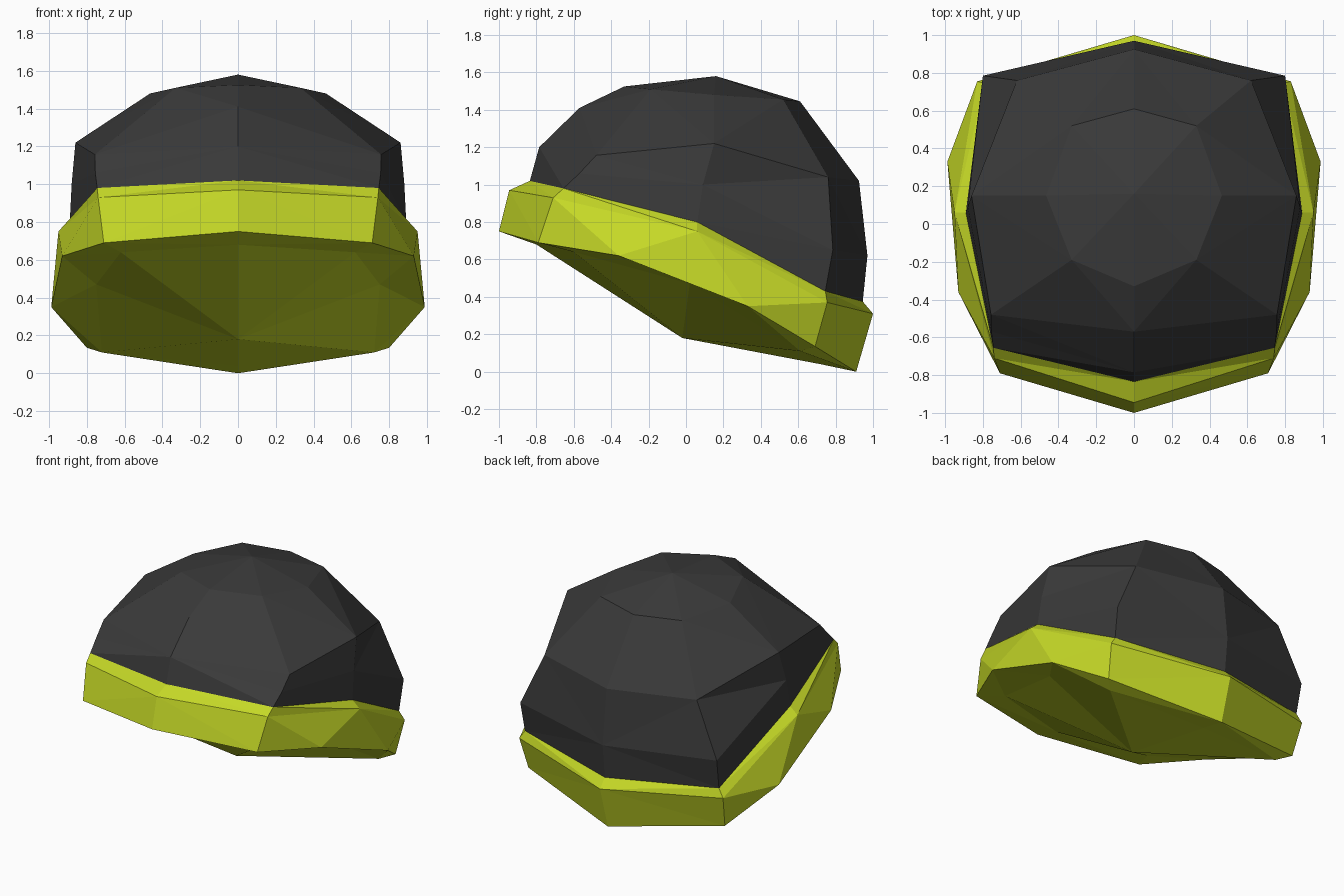
import bpy, bmesh
from mathutils import Vector

if "Cube" in bpy.data.objects:
    bpy.data.objects.remove(bpy.data.objects["Cube"])


def material(name, rgb):
    m = bpy.data.materials.new(name)
    m.diffuse_color = (*rgb, 1)
    m.use_nodes = True
    m.node_tree.nodes["Principled BSDF"].inputs["Base Color"].default_value = m.diffuse_color
    return m


def shell(name, rings, mat, tip=None):
    """Half rings (front to back) bridged, fanned to a tip, then mirrored on x."""
    bm = bmesh.new()
    rows = [[bm.verts.new(p) for p in r] for r in rings]

    def tri(*vs):
        if len({tuple(v.co) for v in vs}) == 3:
            bm.faces.new(vs)

    for lo, hi in zip(rows, rows[1:]):
        for i in range(len(lo) - 1):
            a, b, c, d = lo[i], lo[i + 1], hi[i + 1], hi[i]
            # split each quad on its shorter diagonal
            if (a.co - c.co).length <= (b.co - d.co).length:
                tri(a, b, c), tri(a, c, d)
            else:
                tri(a, b, d), tri(b, c, d)
    if tip:
        t = bm.verts.new(tip)
        for a, b in zip(rows[-1], rows[-1][1:]):
            tri(a, b, t)
    # mirrored half
    geo = bmesh.ops.duplicate(bm, geom=bm.verts[:] + bm.edges[:] + bm.faces[:])["geom"]
    half = [g for g in geo if isinstance(g, bmesh.types.BMVert)]
    for v in half:
        v.co.x *= -1
    bmesh.ops.reverse_faces(bm, faces=[g for g in geo if isinstance(g, bmesh.types.BMFace)])
    bmesh.ops.remove_doubles(bm, verts=bm.verts[:], dist=0.0005)
    bmesh.ops.recalc_face_normals(bm, faces=bm.faces[:])
    # make sure the outside faces outward
    c = sum((v.co for v in bm.verts), Vector()) / len(bm.verts)
    if sum((f.calc_center_median() - c).dot(f.normal) * f.calc_area() for f in bm.faces) < 0:
        bmesh.ops.reverse_faces(bm, faces=bm.faces[:])
    me = bpy.data.meshes.new(name)
    bm.to_mesh(me)
    bm.free()
    me.materials.append(mat)
    ob = bpy.data.objects.new(name, me)
    bpy.context.collection.objects.link(ob)
    return ob


def six(ring):
    """Repeat the side point so the ring matches the six-point lower rim."""
    return ring[:3] + ring[2:]


dark = material("charcoal knit", (0.042, 0.042, 0.042))
lime = material("lime band", (0.56, 0.69, 0.02))

# seam between crown and band
seam = [(0, -.835, 1.02), (.745, -.655, .98), (.89, .06, .80), (.79, .745, .43), (0, .945, .375)]

# crown
crown_rings = [
    seam,
    [(0, -.785, 1.2), (.755, -.57, 1.06), (.88, .09, 1.0), (.80, .785, .65), (0, .97, .62)],
    [(0, -.57, 1.41), (.757, -.48, 1.157), (.86, .15, 1.22), (.62, .76, 1.04), (0, .925, 1.02)],
    [(0, -.33, 1.525), (.33, -.19, 1.51), (.465, .15, 1.48), (.33, .52, 1.455), (0, .61, 1.445)],
]
shell("crown", crown_rings, dark, (0, .16, 1.58))

# folded band with closed underside
upper = [(0, -.945, .97), (.74, -.71, .93), (.95, .06, .75), (.83, .755, .37), (0, 1.0, .31)]
rim = [(0, -1.0, .75), (.71, -.79, .69), (.93, -.36, .62),
       (.988, .33, .35), (.80, .69, .135), (0, .91, 0)]
inner = [(0, -.80, .68), (.62, -.60, .64), (.75, .02, .47), (.72, .61, .11), (0, .72, .04)]
shell("band", [six(seam), six(upper), rim, six(inner)], lime, (0, -.02, .18))
